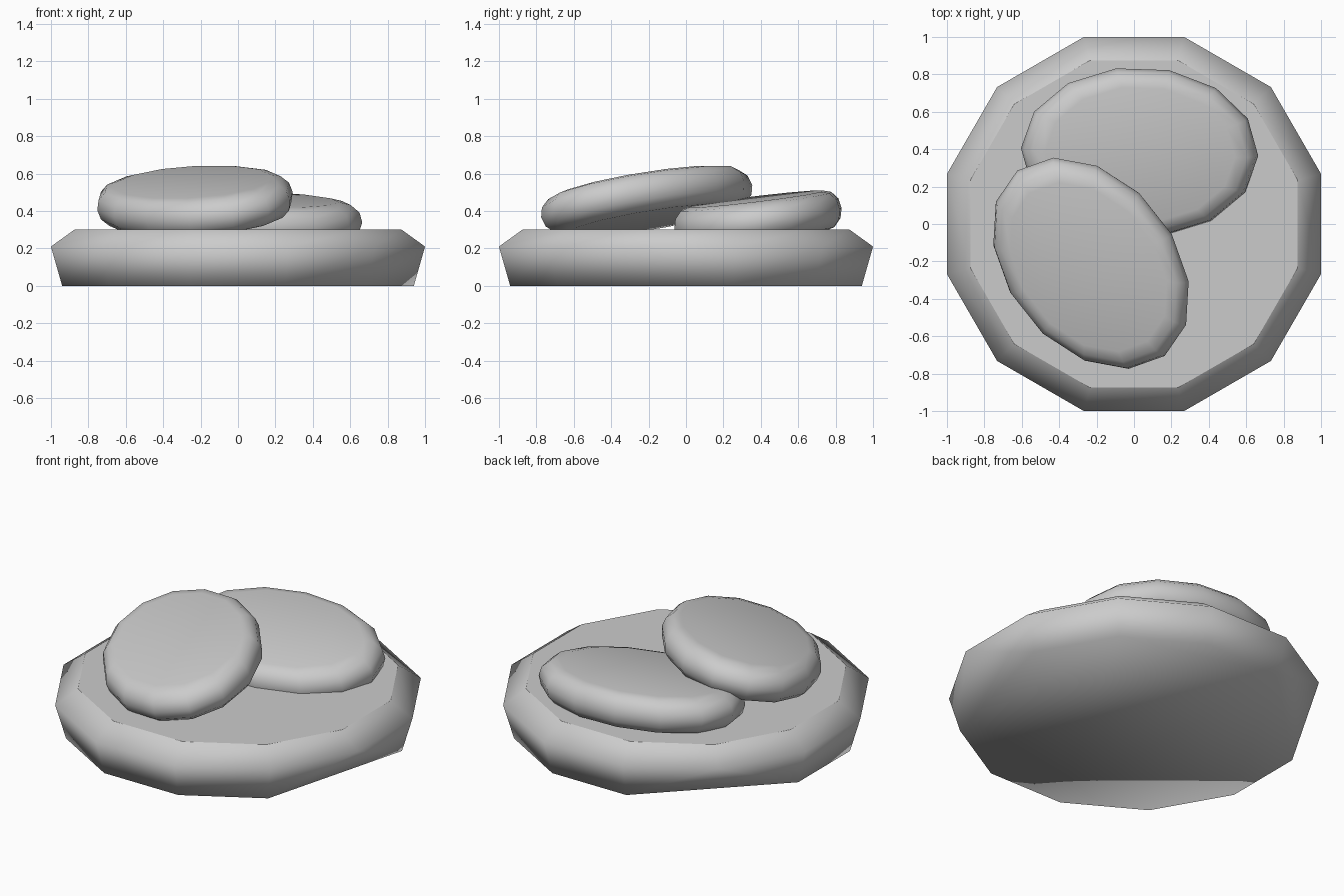
import bpy, bmesh
from math import cos, sin, pi, radians
from mathutils import Matrix, Vector

if "Cube" in bpy.data.objects:
    bpy.data.objects.remove(bpy.data.objects["Cube"])


def lathe(name, profile, sides, rx=1.0, ry=1.0, offset=0.0, crisp_top=False, chips=()):
    """Stack rings (radius, z) bottom to top, cap both ends, smooth the sides."""
    bm = bmesh.new()
    rings = []
    for r, z in profile:
        rings.append([bm.verts.new((rx * r * cos(offset + 2 * pi * i / sides),
                                    ry * r * sin(offset + 2 * pi * i / sides), z))
                      for i in range(sides)])
    for lo, hi in zip(rings, rings[1:]):
        for i in range(sides):
            j = (i + 1) % sides
            bm.faces.new((lo[i], lo[j], hi[j], hi[i]))
    bm.faces.new(rings[0][::-1])
    top = bm.faces.new(rings[-1])
    for f in bm.faces:
        f.smooth = True
    if crisp_top:
        for e in top.edges:
            e.smooth = False
    # chipped lower corners: fold a bottom vertex into its neighbour
    if chips:
        bmesh.ops.weld_verts(bm, targetmap={rings[0][i]: rings[0][(i + 1) % sides] for i in chips})
    bmesh.ops.recalc_face_normals(bm, faces=bm.faces[:])
    me = bpy.data.meshes.new(name)
    bm.to_mesh(me)
    bm.free()
    ob = bpy.data.objects.new(name, me)
    bpy.context.collection.objects.link(ob)
    return ob


# Wide twelve-sided base with a bevelled rim
K = 1 / cos(radians(15))
lathe("base_slab", [(0.94 * K, 0), (1.0 * K, 0.21), (0.875 * K, 0.30)], 12,
      offset=radians(15), crisp_top=True, chips=(11, 4))

# Two matching oval pebbles: position, turn, and uphill slope along x and y
H = 0.105
half = [(1, 0), (0.975, 0.5 * H), (0.90, 0.87 * H), (0.80, H)]
pebble = [(r, -z) for r, z in half[:0:-1]] + half
for name, loc, turn, sx, sy in (("back_pebble", (0.03, 0.385, 0.36), -2, -0.03, 0.12),
                                ("front_pebble", (-0.23, -0.21, 0.453), -52, 0.13, 0.20)):
    ob = lathe(name, pebble, 14, 0.635, 0.457)
    tilt = Vector((0, 0, 1)).rotation_difference(Vector((-sx, -sy, 1)))
    ob.matrix_world = (Matrix.Translation(loc) @ tilt.to_matrix().to_4x4()
                       @ Matrix.Rotation(radians(turn), 4, 'Z'))
